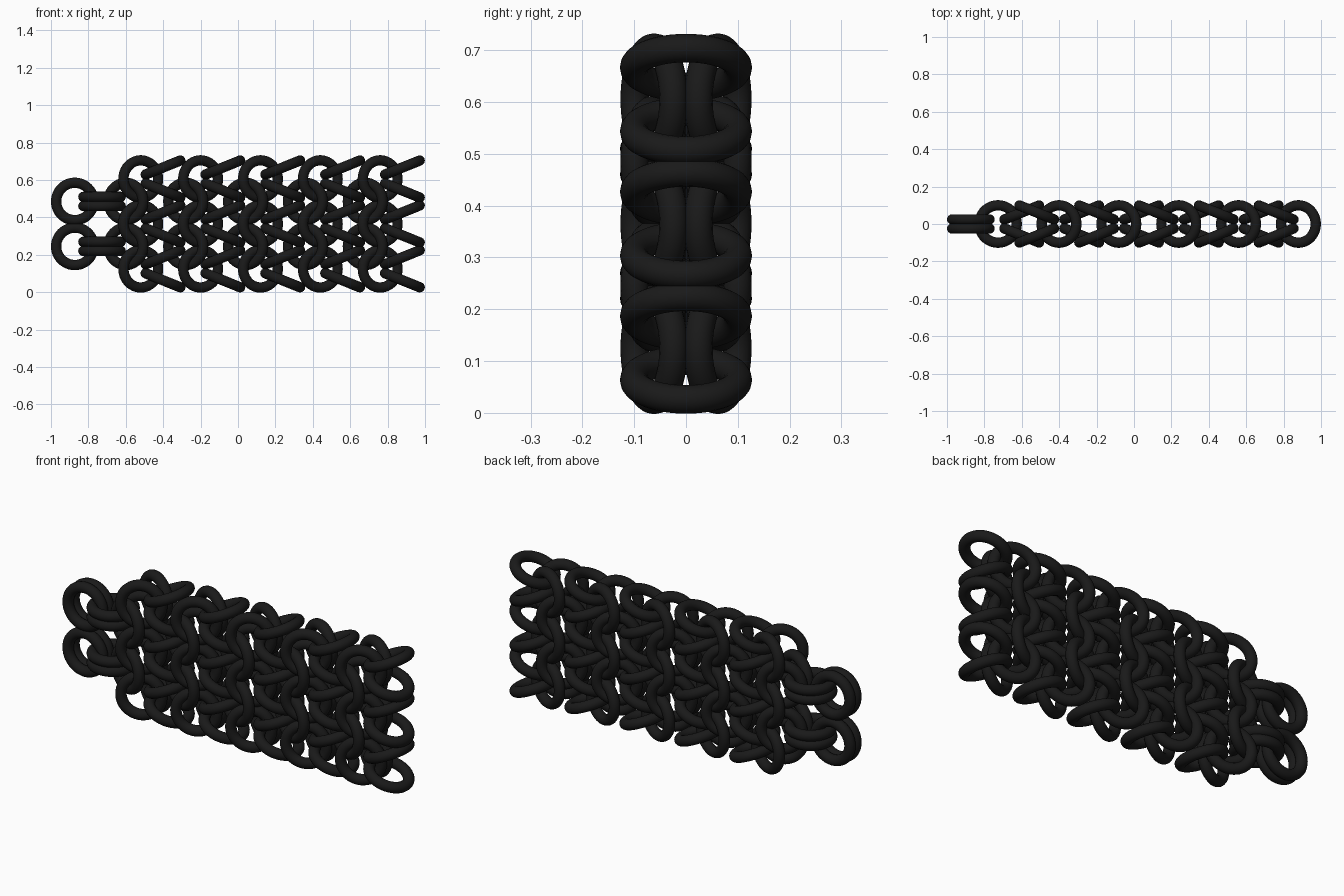
import bpy
from math import radians, cos, sin

if "Cube" in bpy.data.objects:
    bpy.data.objects.remove(bpy.data.objects["Cube"])

R, r = 0.1, 0.0275         # ring radius and wire radius
PITCH = 0.32               # spacing of the weave along x
TILT = radians(22)
SPREAD = 0.0615            # offset of a splayed ring from its row axis
ROWS_A = (0.605, 0.365, 0.125)
ROWS_B = (0.485, 0.245)

mat = bpy.data.materials.new("black_metal")
mat.diffuse_color = (0.01, 0.01, 0.01, 1)
mat.use_nodes = True
mat.node_tree.nodes["Principled BSDF"].inputs["Base Color"].default_value = mat.diffuse_color

# One shared ring mesh
bpy.ops.mesh.primitive_torus_add(major_radius=R, minor_radius=r,
                                 major_segments=48, minor_segments=16)
proto = bpy.context.object
bpy.ops.object.shade_smooth()
mesh = proto.data
mesh.name = "ring"
mesh.materials.append(mat)
bpy.data.objects.remove(proto)


def ring(name, loc, rot):
    ob = bpy.data.objects.new(name, mesh)
    ob.location, ob.rotation_euler = loc, rot
    bpy.context.collection.objects.link(ob)


def flat_ring(name, x, z, rise):
    """Ring lying flat; rise > 0 lifts its right end."""
    ring(name, (x, 0, z), (0, -rise, 0))


def upright_ring(name, x, y, z, turn):
    """Ring facing front; turn > 0 swings its right end to the back."""
    ring(name, (x, y, z), (radians(90), 0, turn))


for k in range(5):
    dx = PITCH * k
    # Flat rings, shared between neighbouring rows, zigzag up the sheet
    for z in ROWS_A:
        for s in (-1, 1):
            flat_ring("flat_ring", -0.401 + dx, z + s * SPREAD, s * TILT)
    for s in (-1, 1):
        # Upright pairs of the outer rows, open to the left
        for z in ROWS_A:
            upright_ring("upright_ring", -0.52 + dx, s * SPREAD, z, -s * TILT)
        # Upright pairs of the in-between rows, open to the right
        for z in ROWS_B:
            upright_ring("offset_ring", -0.60 + dx, s * SPREAD, z, s * TILT)

# Parallel double links hanging off the left end
for z in ROWS_B:
    for s in (-1, 1):
        flat_ring("connector_ring", -0.727, z + s * 0.0245, 0)
        upright_ring("end_ring", -0.8725, s * 0.0245, z, 0)
